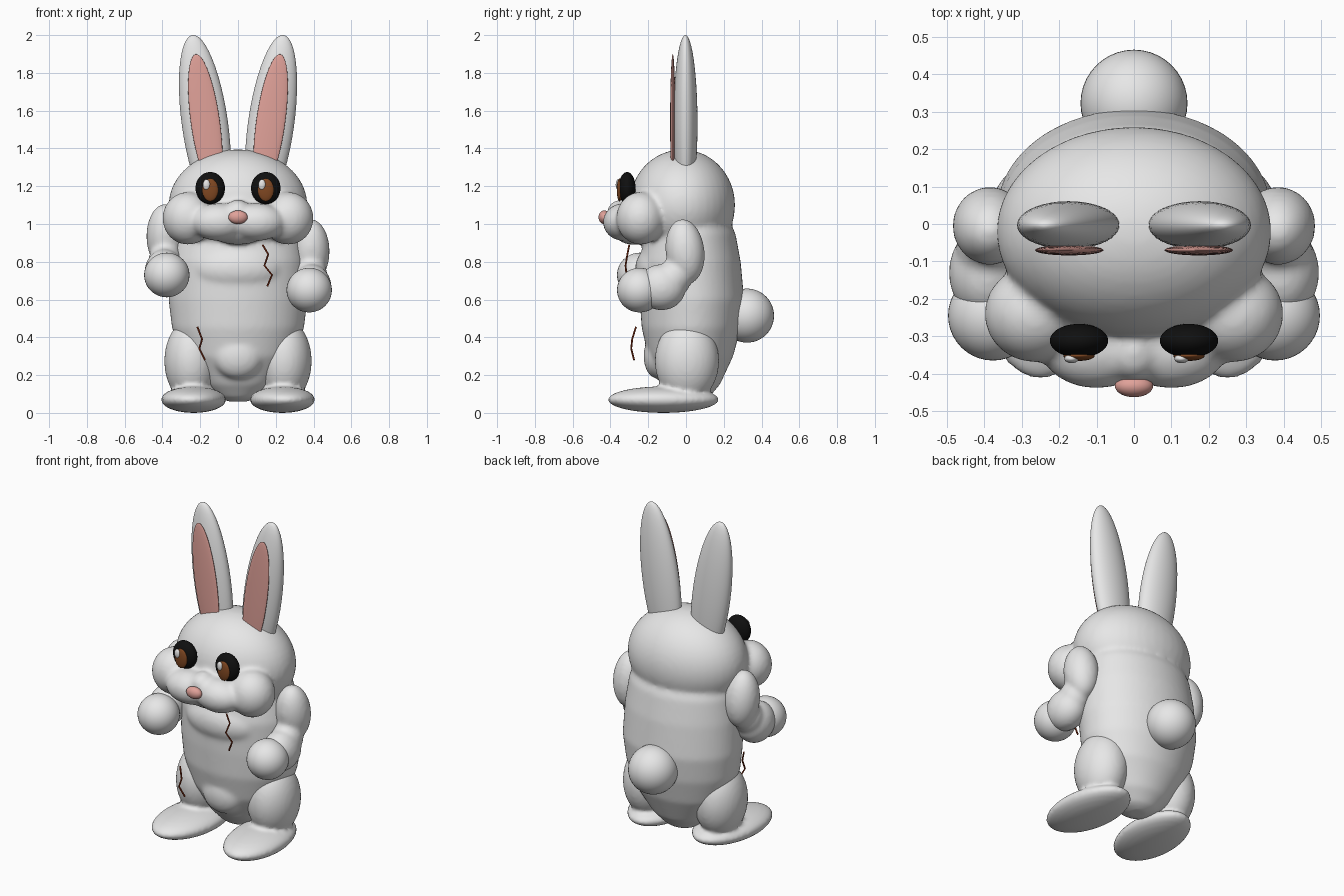
import bpy, bmesh, math
from mathutils import Matrix, Vector

cube = bpy.data.objects.get("Cube")
if cube:
    bpy.data.objects.remove(cube, do_unlink=True)


def make_material(name, rgb):
    m = bpy.data.materials.new(name)
    m.use_nodes = True
    m.diffuse_color = (*rgb, 1)
    bsdf = next(n for n in m.node_tree.nodes if n.type == 'BSDF_PRINCIPLED')
    bsdf.inputs["Base Color"].default_value = (*rgb, 1)
    bsdf.inputs["Roughness"].default_value = 0.8
    return m


FUR = make_material("grey fur", (0.8, 0.8, 0.8))
PINK = make_material("pink skin", (0.75, 0.36, 0.32))
BLACK = make_material("eye black", (0.005, 0.005, 0.005))
BROWN = make_material("iris brown", (0.22, 0.065, 0.016))
WHITE = make_material("eye glint", (0.8, 0.8, 0.8))
RED = make_material("dark red thread", (0.2, 0.025, 0.006))


def add_ellipsoid(bm, center, radii, tilt=(0, 0, 0)):
    rot = Matrix.Rotation(tilt[2], 4, 'Z') @ Matrix.Rotation(tilt[1], 4, 'Y') @ Matrix.Rotation(tilt[0], 4, 'X')
    mat = Matrix.Translation(center) @ rot @ Matrix.Diagonal((*radii, 1))
    bmesh.ops.create_uvsphere(bm, u_segments=40, v_segments=24, radius=1, matrix=mat)


def finish(bm, name, material, blend=0):
    """Turn a bmesh into a smooth object; blend melts overlapping volumes together."""
    bmesh.ops.recalc_face_normals(bm, faces=bm.faces)
    for f in bm.faces:
        f.smooth = True
    me = bpy.data.meshes.new(name)
    bm.to_mesh(me)
    bm.free()
    me.materials.append(material)
    ob = bpy.data.objects.new(name, me)
    bpy.context.collection.objects.link(ob)
    if blend:
        r = ob.modifiers.new("merge", 'REMESH')
        r.mode = 'VOXEL'
        r.voxel_size = 0.012
        r.use_smooth_shade = True
        s = ob.modifiers.new("soften", 'SMOOTH')
        s.factor = 0.5
        s.iterations = blend
    return ob


def ellipsoids(name, material, parts, blend=0):
    bm = bmesh.new()
    for p in parts:
        add_ellipsoid(bm, *p)
    return finish(bm, name, material, blend)


# Torso: stacked oval rings (height, half width, front, back)
PROFILE = [
    (0.06, 0.05, -0.02, 0.08), (0.08, 0.11, -0.07, 0.12), (0.15, 0.19, -0.13, 0.18),
    (0.3, 0.30, -0.20, 0.25), (0.45, 0.35, -0.235, 0.29), (0.6, 0.368, -0.245, 0.308),
    (0.8, 0.36, -0.25, 0.29), (0.95, 0.335, -0.21, 0.262), (1.08, 0.28, -0.15, 0.2),
]
SIDES = 48
bm = bmesh.new()
rings = []
for z, w, front, back in PROFILE:
    mid, depth = (front + back) / 2, (back - front) / 2
    angles = [2 * math.pi * i / SIDES for i in range(SIDES)]
    rings.append([bm.verts.new((w * math.cos(a), mid + depth * math.sin(a), z)) for a in angles])
for low, high in zip(rings, rings[1:]):
    for i in range(SIDES):
        j = (i + 1) % SIDES
        bm.faces.new((low[i], low[j], high[j], high[i]))
bm.faces.new(rings[0][::-1])
bm.faces.new(rings[-1])

# Chest and belly swellings, skull, chin
add_ellipsoid(bm, (0, -0.13, 0.76), (0.25, 0.14, 0.14))
add_ellipsoid(bm, (0, -0.15, 0.3), (0.13, 0.075, 0.12))
add_ellipsoid(bm, (0, -0.02, 1.1), (0.368, 0.28, 0.295))
add_ellipsoid(bm, (0, -0.28, 0.96), (0.15, 0.1, 0.07))
# Muzzle and cheeks
add_ellipsoid(bm, (0, -0.34, 1.06), (0.07, 0.08, 0.07))
for s in (-1, 1):
    add_ellipsoid(bm, (s * 0.1, -0.33, 1.01), (0.15, 0.11, 0.1))
    add_ellipsoid(bm, (s * 0.265, -0.24, 1.03), (0.135, 0.13, 0.14))
finish(bm, "head_and_torso", FUR, 14)

# Arms: the right one is raised higher
for side, s, lift in (("left", 1, 0), ("right", -1, 0.08)):
    ellipsoids(side + "_arm", FUR, [
        ((s * 0.385, -0.005, 0.855 + lift), (0.1, 0.103, 0.172), (0.12, 0, 0)),
        ((s * 0.39, -0.13, 0.665 + lift), (0.105, 0.13, 0.122)),
        ((s * 0.385, -0.06, 0.72 + lift), (0.09, 0.09, 0.1)),
    ], 8)
    ellipsoids(side + "_hand", FUR, [((s * 0.377, -0.245, 0.65 + lift), (0.12, 0.12, 0.118))])

for side, s in (("left", 1), ("right", -1)):
    # Leg and foot
    ellipsoids(side + "_leg", FUR, [
        ((s * 0.245, 0.005, 0.275), (0.145, 0.17, 0.222)),
        ((s * 0.235, -0.12, 0.07), (0.172, 0.295, 0.07), (0, 0, s * 0.08)),
    ], 6)
    # Ear with pink lining
    tilt = (0, s * math.radians(8), 0)
    ellipsoids(side + "_ear", FUR, [((s * 0.175, -0.003, 1.53), (0.122, 0.064, 0.475), tilt)])
    ellipsoids(side + "_inner_ear", PINK, [((s * 0.173, -0.07, 1.54), (0.077, 0.014, 0.363), tilt)])
    # Eye, iris and glint
    ellipsoids(side + "_eye", BLACK, [((s * 0.147, -0.312, 1.19), (0.078, 0.045, 0.085))])
    ellipsoids(side + "_iris", BROWN, [((s * 0.147, -0.352, 1.18), (0.042, 0.014, 0.06))])
    ellipsoids(side + "_glint", WHITE, [((s * 0.147 - 0.02, -0.36, 1.208), (0.019, 0.012, 0.028))])

ellipsoids("nose", PINK, [((0, -0.433, 1.036), (0.051, 0.03, 0.036))])
ellipsoids("tail", FUR, [((0, 0.323, 0.515), (0.143, 0.143, 0.143))])


# Zigzag threads on chest and thigh
def thread(name, points):
    cu = bpy.data.curves.new(name, 'CURVE')
    cu.dimensions = '3D'
    cu.bevel_depth = 0.005
    cu.bevel_resolution = 1
    cu.use_fill_caps = True
    sp = cu.splines.new('POLY')
    sp.points.add(len(points) - 1)
    for p, co in zip(sp.points, points):
        p.co = (*co, 1)
    cu.materials.append(RED)
    bpy.context.collection.objects.link(bpy.data.objects.new(name, cu))


thread("chest_thread", [(0.13, -0.3, 0.89), (0.16, -0.31, 0.84), (0.14, -0.32, 0.78),
                        (0.18, -0.315, 0.73), (0.155, -0.31, 0.67)])
thread("thigh_thread", [(-0.215, -0.265, 0.455), (-0.19, -0.285, 0.39),
                        (-0.205, -0.29, 0.34), (-0.175, -0.275, 0.28)])
